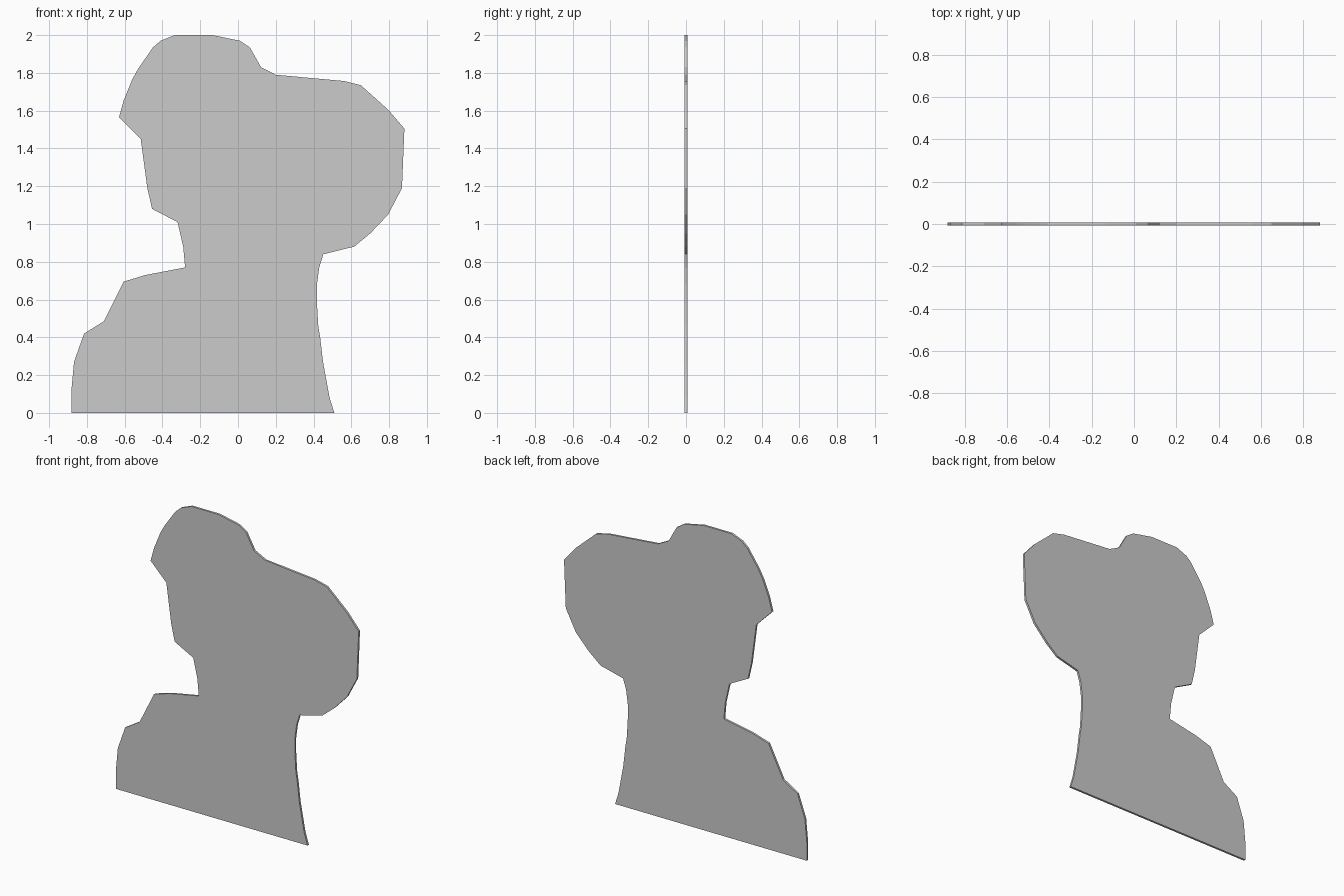
import bpy, bmesh

THICKNESS = 0.014

# Silhouette outline (x, z), counter-clockwise from the base
outline = [
    (-0.882, 0), (0.51, 0),
    # back of the neck
    (0.485, 0.08), (0.45, 0.27), (0.435, 0.40), (0.425, 0.46), (0.418, 0.58),
    (0.418, 0.68), (0.43, 0.77), (0.452, 0.84),
    # hair bun
    (0.615, 0.88), (0.70, 0.95), (0.795, 1.05), (0.868, 1.19), (0.881, 1.505),
    (0.795, 1.605), (0.65, 1.735), (0.56, 1.757), (0.20, 1.79), (0.122, 1.83),
    # crown and fringe
    (0.063, 1.935), (0.01, 1.97), (-0.135, 2), (-0.335, 2), (-0.41, 1.97),
    (-0.45, 1.935), (-0.53, 1.82), (-0.56, 1.765), (-0.605, 1.655), (-0.63, 1.565),
    # face and throat
    (-0.515, 1.45), (-0.48, 1.19), (-0.455, 1.08), (-0.32, 1.01), (-0.29, 0.88),
    (-0.28, 0.77),
    # shoulder and chest
    (-0.49, 0.73), (-0.605, 0.695), (-0.71, 0.485), (-0.815, 0.42),
    (-0.868, 0.27), (-0.882, 0.12),
]

# Flat plate: front face extruded backwards
bm = bmesh.new()
front = bm.faces.new([bm.verts.new((x, -THICKNESS / 2, z)) for x, z in outline])
ext = bmesh.ops.extrude_face_region(bm, geom=[front], use_keep_orig=True)
back = [g for g in ext["geom"] if isinstance(g, bmesh.types.BMVert)]
bmesh.ops.translate(bm, verts=back, vec=(0, THICKNESS, 0))
bmesh.ops.recalc_face_normals(bm, faces=bm.faces[:])

mesh = bpy.data.meshes.new("bust_silhouette")
bm.to_mesh(mesh)
bm.free()
plate = bpy.data.objects.new("bust_silhouette", mesh)
bpy.context.collection.objects.link(plate)
